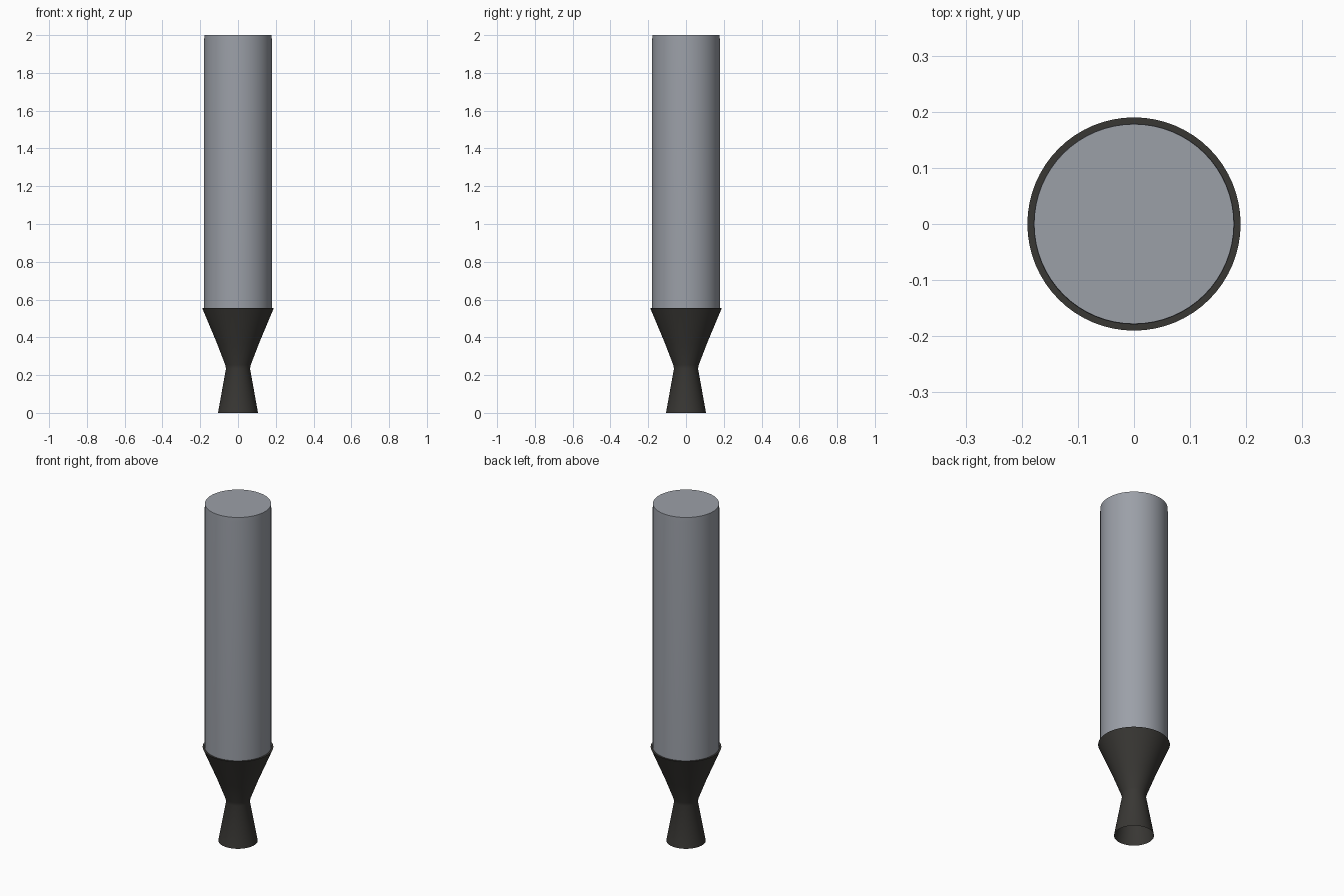
import bpy, bmesh, math

if "Cube" in bpy.data.objects:
    bpy.data.objects.remove(bpy.data.objects["Cube"])

SEG = 64

def material(name, rgb):
    m = bpy.data.materials.new(name)
    m.diffuse_color = (*rgb, 1)
    m.use_nodes = True
    m.node_tree.nodes["Principled BSDF"].inputs["Base Color"].default_value = m.diffuse_color
    return m

def lathe(name, profile, mat):
    """Revolve (radius, z) points about z; radius 0 closes to a flat cap."""
    bm = bmesh.new()
    rings = []
    for r, z in profile:
        if r == 0:
            rings.append([bm.verts.new((0, 0, z))] * SEG)
        else:
            rings.append([bm.verts.new((r * math.cos(2 * math.pi * i / SEG),
                                        r * math.sin(2 * math.pi * i / SEG), z))
                          for i in range(SEG)])
    for a, b in zip(rings, rings[1:]):
        for i in range(SEG):
            j = (i + 1) % SEG
            quad = list(dict.fromkeys((a[i], a[j], b[j], b[i])))
            bm.faces.new(quad)
    mesh = bpy.data.meshes.new(name)
    bm.to_mesh(mesh)
    bm.free()
    mesh.materials.append(mat)
    obj = bpy.data.objects.new(name, mesh)
    bpy.context.collection.objects.link(obj)
    bpy.ops.object.select_all(action='DESELECT')
    obj.select_set(True)
    bpy.context.view_layer.objects.active = obj
    bpy.ops.object.shade_smooth_by_angle(angle=math.radians(30))
    return obj

steel = material("casing_grey", (0.33, 0.35, 0.39))
dark = material("nozzle_dark", (0.04, 0.038, 0.034))

# Motor casing: plain cylinder with flat ends and a thin band at the top
lathe("motor_casing", [(0, 0.556), (0.179, 0.556), (0.179, 1.975),
                       (0.178, 2.0), (0, 2.0)], steel)

# Nozzle: open bell, narrow throat, funnel and a narrow ledge around the casing
lathe("nozzle", [(0.106, 0), (0.0636, 0.235), (0.068, 0.255), (0.112, 0.37),
                 (0.19, 0.556), (0.179, 0.556)], dark)
